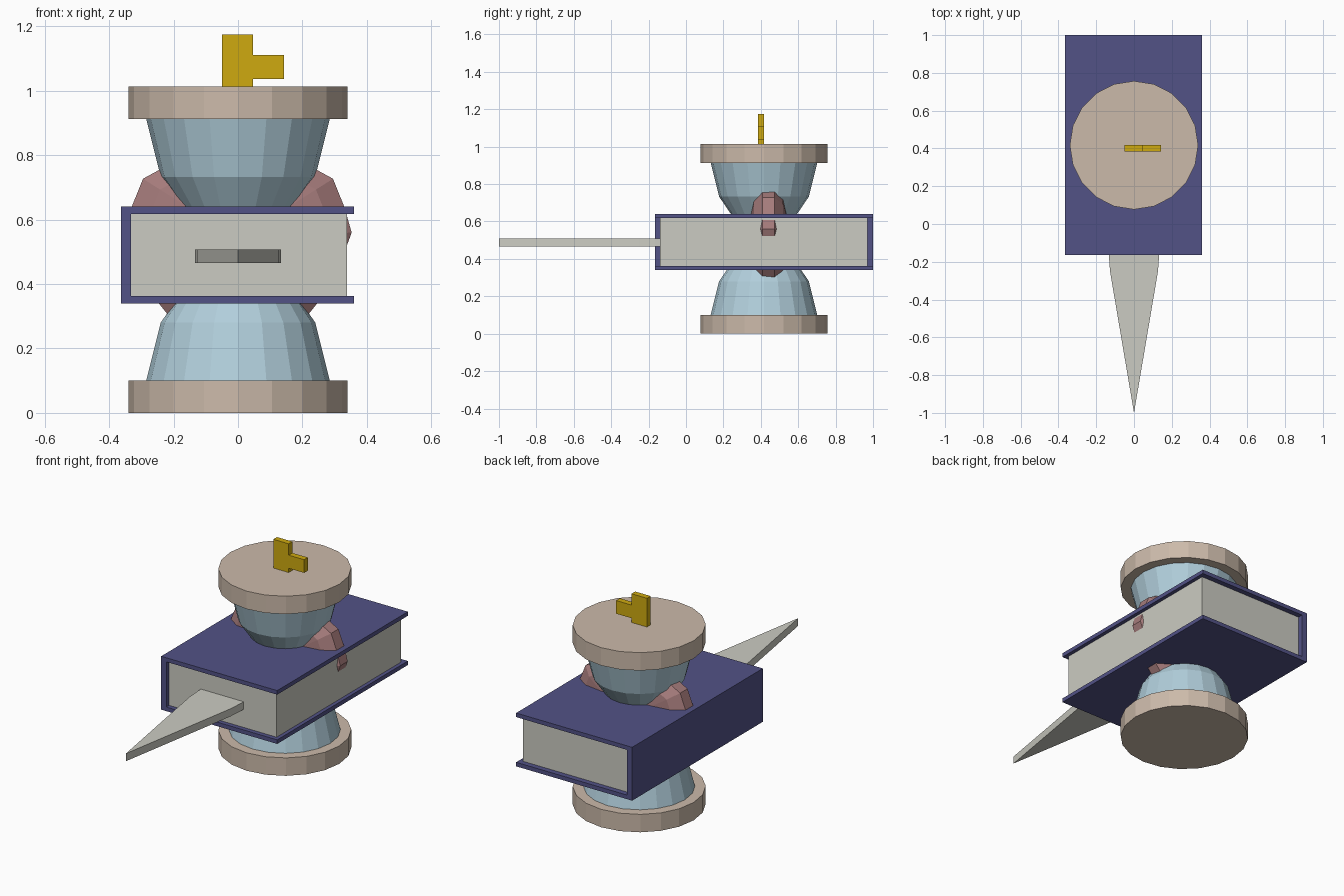
import bpy, bmesh, math
from mathutils import Vector

if "Cube" in bpy.data.objects:
    bpy.data.objects.remove(bpy.data.objects["Cube"])

CY = 0.417    # hourglass axis (y)
SIDES = 20


def material(name, rgb):
    m = bpy.data.materials.new(name)
    m.diffuse_color = (*rgb, 1)
    m.use_nodes = True
    m.node_tree.nodes["Principled BSDF"].inputs["Base Color"].default_value = m.diffuse_color
    return m


WOOD = material("wood", (0.60, 0.49, 0.40))
GLASS = material("glass", (0.44, 0.62, 0.71))
COVER = material("cover", (0.085, 0.085, 0.24))
PAPER = material("paper", (0.60, 0.60, 0.54))
GOLD = material("gold", (0.62, 0.40, 0.005))
PINK = material("pink", (0.38, 0.20, 0.20))


def finish(name, bm, mat):
    bmesh.ops.recalc_face_normals(bm, faces=bm.faces)
    me = bpy.data.meshes.new(name)
    bm.to_mesh(me)
    bm.free()
    me.materials.append(mat)
    ob = bpy.data.objects.new(name, me)
    bpy.context.collection.objects.link(ob)
    return ob


def loft(name, rings, mat):
    """Skin equal-length rings of points and cap both ends."""
    bm = bmesh.new()
    loops = [[bm.verts.new(p) for p in ring] for ring in rings]
    for a, b in zip(loops, loops[1:]):
        for i in range(len(a)):
            j = (i + 1) % len(a)
            bm.faces.new((a[i], a[j], b[j], b[i]))
    bm.faces.new(loops[0])
    bm.faces.new(loops[-1])
    return finish(name, bm, mat)


def turned(name, profile, mat):
    """Revolve (radius, z) pairs about the hourglass axis."""
    angles = [2 * math.pi * i / SIDES for i in range(SIDES)]
    rings = [[(r * math.cos(a), CY + r * math.sin(a), z) for a in angles]
             for r, z in profile]
    return loft(name, rings, mat)


def extrude_xz(name, pts, y0, y1, mat):
    return loft(name, [[(x, y, z) for x, z in pts] for y in (y0, y1)], mat)


# hourglass end plates and glass bulb
for label, z in (("bottom_plate", 0.0), ("top_plate", 0.912)):
    turned(label, [(0.34, z), (0.34, z + 0.101)], WOOD)
half = [(0.285, 0.10), (0.24, 0.28), (0.155, 0.405), (0.07, 0.50)]
turned("glass_bulb", half + [(r, 1.013 - z) for r, z in reversed(half)], GLASS)

# book cover (C-shaped section, spine on the left) and page block
extrude_xz("book_cover", [(0.36, 0.34), (-0.364, 0.34), (-0.364, 0.641), (0.36, 0.641),
                          (0.36, 0.618), (-0.332, 0.618), (-0.332, 0.363), (0.36, 0.363)],
           -0.165, 1.0, COVER)
extrude_xz("page_block", [(-0.332, 0.363), (0.339, 0.363), (0.339, 0.618), (-0.332, 0.618)],
           -0.14, 0.97, PAPER)

# pointed blade sticking out of the pages
blade = [(-0.133, -0.10), (-0.133, -0.165), (-0.127, -0.25), (0, -1.0),
         (0.127, -0.25), (0.133, -0.165), (0.133, -0.10)]
loft("blade", [[(x, y, z) for x, y in blade] for z in (0.465, 0.508)], PAPER)

# faceted heart held in the hourglass, poking through glass and pages
right = [(0.11, 0.745), (0.24, 0.757), (0.295, 0.727), (0.33, 0.64), (0.353, 0.56),
         (0.34, 0.525), (0.25, 0.345), (0.21, 0.295)]
outline = [(0, 0.65)] + right + [(0, 0.16)] + [(-x, z) for x, z in reversed(right)]
layers = [(0.5, -0.095), (0.82, -0.078), (1, -0.033), (1, 0.033), (0.82, 0.078), (0.5, 0.095)]
loft("heart", [[(x * s, 0.441 + y, 0.54 + (z - 0.54) * s) for x, z in outline]
               for s, y in layers], PINK)

# gold key end rising from the top plate
extrude_xz("key", [(-0.049, 0.97), (0.047, 0.97), (0.047, 1.037), (0.143, 1.037),
                   (0.143, 1.111), (0.047, 1.111), (0.047, 1.175), (-0.049, 1.175)],
           0.385, 0.418, GOLD)
